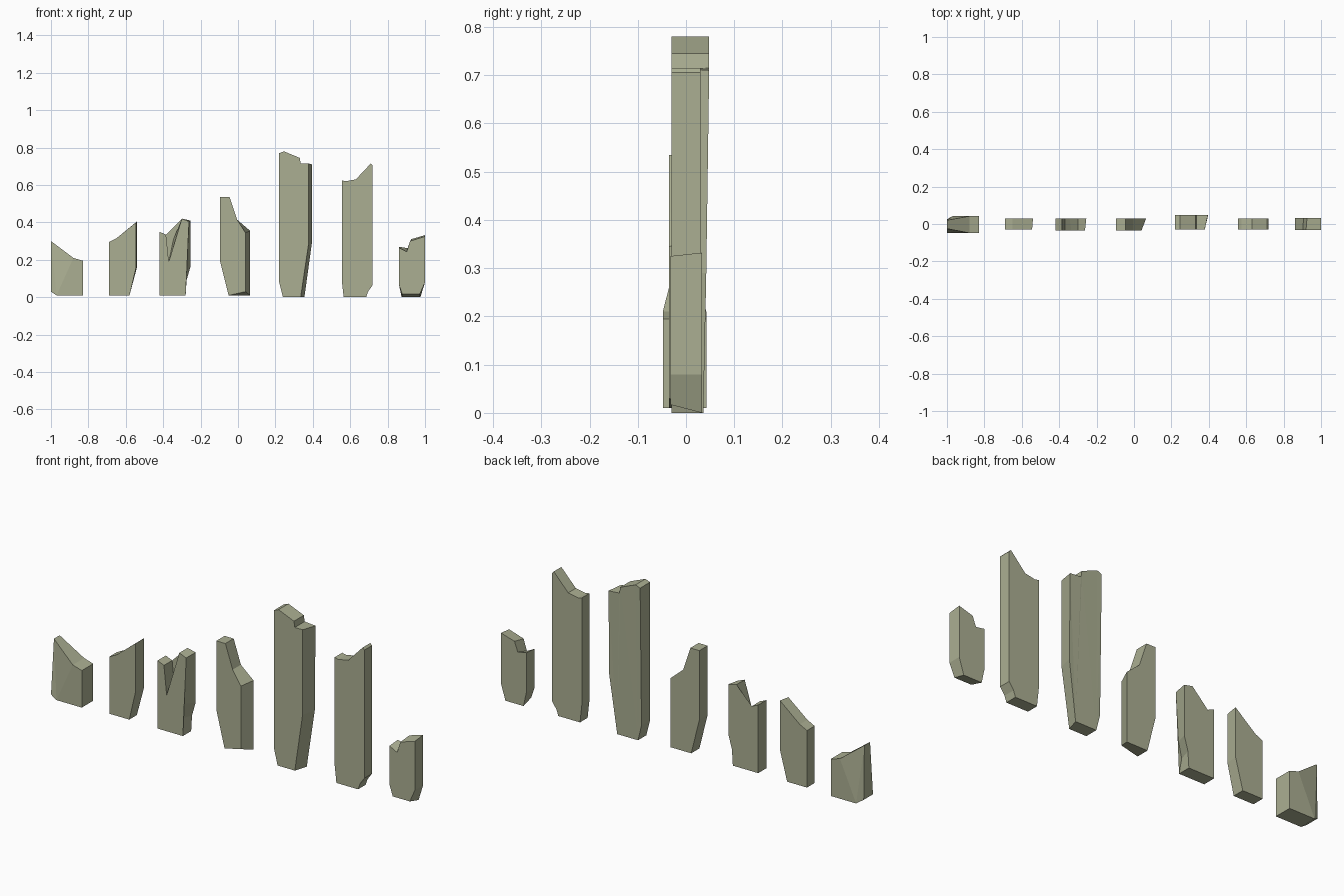
import bpy
import bmesh

default = bpy.data.objects.get("Cube")
if default:
    bpy.data.objects.remove(default, do_unlink=True)

# One weathered wood colour
wood = bpy.data.materials.new("weathered_wood")
wood.use_nodes = True
colour = (0.41, 0.43, 0.29, 1)
wood.diffuse_color = colour
shader = next(n for n in wood.node_tree.nodes if n.type == "BSDF_PRINCIPLED")
shader.inputs["Base Color"].default_value = colour
shader.inputs["Roughness"].default_value = 0.9


def plank(name, outline, front=-.03, back=.03, front_moves=None, back_moves=None):
    """Bridge a front and a back outline of (x, z) points.

    The moves replace single corners, by index, with (x, z) or (x, z, y)."""
    bm = bmesh.new()
    loops = []
    for depth, moves in ((front, front_moves or {}), (back, back_moves or {})):
        loop = []
        for i, corner in enumerate(outline):
            corner = moves.get(i, corner)
            y = corner[2] if len(corner) > 2 else depth
            loop.append(bm.verts.new((corner[0], y, corner[1])))
        loops.append(loop)
    caps = [bm.faces.new(loops[0]), bm.faces.new(reversed(loops[1]))]
    count = len(outline)
    for i in range(count):
        j = (i + 1) % count
        bm.faces.new((loops[0][j], loops[0][i], loops[1][i], loops[1][j]))
    bmesh.ops.triangulate(bm, faces=caps)
    bmesh.ops.recalc_face_normals(bm, faces=bm.faces[:])
    mesh = bpy.data.meshes.new(name)
    bm.to_mesh(mesh)
    bm.free()
    mesh.materials.append(wood)
    obj = bpy.data.objects.new(name, mesh)
    bpy.context.scene.collection.objects.link(obj)
    return obj


# Low stump with a pinched tip
plank("short_stump_plank",
      [(-1, .3), (-.88, .21), (-.83, .195), (-.83, .01), (-.97, .01), (-1, .03)],
      front=-.048, back=.042,
      front_moves={0: (-1, .3, -.025)},
      back_moves={0: (-1, .3, .02), 5: (-1, .03, .025)})

# Plank snapped on a slant
plank("slanted_plank",
      [(-.69, .295), (-.65, .315), (-.54, .405), (-.54, .16), (-.58, .01), (-.69, .01)],
      front_moves={2: (-.545, .4), 3: (-.545, .16)})

# Plank with a deep split in its top
plank("split_plank",
      [(-.42, .35), (-.385, .335), (-.37, .19), (-.345, .31), (-.3, .42),
       (-.255, .41), (-.255, .16), (-.275, .09), (-.28, .01), (-.42, .01)],
      front=-.035,
      front_moves={3: (-.335, .3), 5: (-.262, .405), 6: (-.277, .17), 7: (-.295, .09)})

# Plank with a tall left shoulder and a bevelled right edge
plank("shouldered_plank",
      [(-.095, .535), (-.045, .535), (-.005, .415), (.065, .355),
       (.065, .01), (-.05, .01), (-.095, .19)],
      front=-.035,
      front_moves={3: (.04, .345), 4: (.04, .03)})

# Tallest plank, stepped at the top and thinning towards the foot
plank("tall_stepped_plank",
      [(.22, .77), (.245, .78), (.33, .745), (.335, .715), (.395, .71),
       (.395, .29), (.355, 0), (.24, 0), (.22, .08)],
      back=.048,
      front_moves={4: (.378, .715), 5: (.378, .29), 6: (.335, 0)},
      back_moves={5: (.395, .29, .042), 6: (.355, 0, .036),
                  7: (.24, 0, .036), 8: (.22, .08, .037)})

# Tall plank with a scooped top
plank("tall_scooped_plank",
      [(.555, .625), (.575, .62), (.63, .63), (.71, .715), (.72, .705),
       (.72, .065), (.695, .03), (.685, 0), (.565, 0), (.555, .09)])

# Small notched plank at the end
plank("notched_plank",
      [(.86, .27), (.907, .262), (.925, .31), (1, .332),
       (1, .08), (.975, 0), (.875, 0), (.86, .07)],
      front=-.032, back=.033,
      front_moves={0: (.86, .265), 1: (.902, .243), 2: (.92, .3), 3: (1, .325),
                   5: (.972, .017), 6: (.878, .017)})
